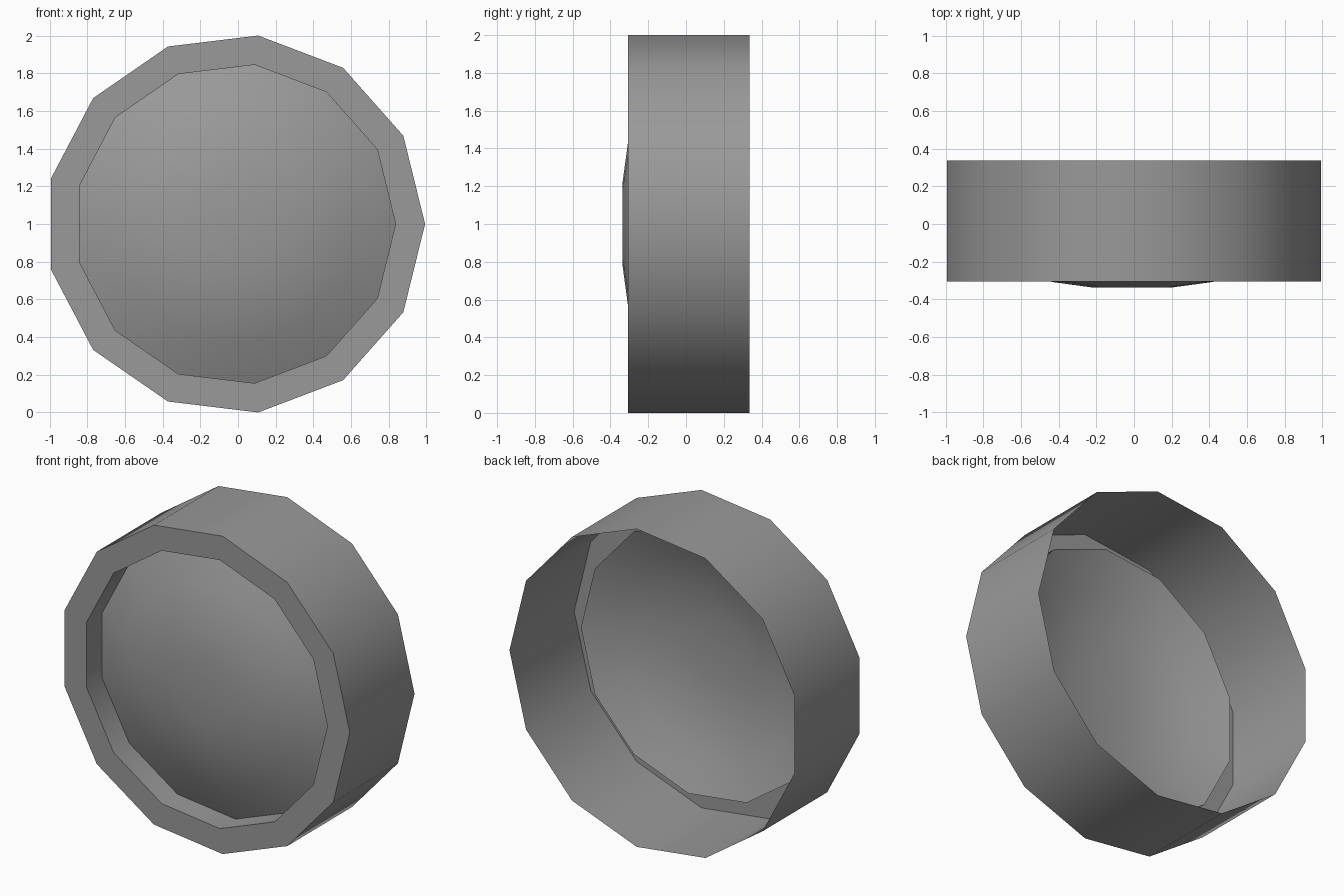
import bpy
import bmesh
from math import cos, sin, tau, radians

SIDES = 13
CENTRE_X, CENTRE_Z = -0.0146, 1.0

if "Cube" in bpy.data.objects:
    bpy.data.objects.remove(bpy.data.objects["Cube"], do_unlink=True)

grey = bpy.data.materials.new("grey")
grey.use_nodes = True
colour = (0.32, 0.32, 0.32, 1)
grey.diffuse_color = colour
grey.node_tree.nodes["Principled BSDF"].inputs["Base Color"].default_value = colour


def lathe(name, profile, cap=False):
    """Turn (radius, y) points around the y axis into an open shell."""
    bm = bmesh.new()
    rings = [[bm.verts.new((r * cos(tau * i / SIDES), y, r * sin(tau * i / SIDES)))
              for i in range(SIDES)] for r, y in profile]
    for a, b in zip(rings, rings[1:]):
        for i in range(SIDES):
            j = (i + 1) % SIDES
            bm.faces.new((a[i], a[j], b[j], b[i]))
    if cap:
        bm.faces.new(rings[-1])
    bm.normal_update()
    mesh = bpy.data.meshes.new(name)
    bm.to_mesh(mesh)
    bm.free()
    mesh.materials.append(grey)
    obj = bpy.data.objects.new(name, mesh)
    obj.location = (CENTRE_X, 0, CENTRE_Z)
    bpy.context.collection.objects.link(obj)
    # Smooth the round surfaces and keep the rims crisp
    bpy.ops.object.select_all(action='DESELECT')
    obj.select_set(True)
    bpy.context.view_layer.objects.active = obj
    bpy.ops.object.shade_smooth_by_angle(angle=radians(35))
    return obj


# Outer tube, front rim and the short inner wall; open at the back
lathe("housing", [(1.0073, 0.337), (1.0073, -0.306), (0.851, -0.306), (0.851, -0.15)])

# Shallow dome set in the opening, bulging past the rim
lathe("domed_lens", [(0.851, -0.15), (0.64, -0.245), (0.43, -0.308), (0.213, -0.337)], cap=True)
